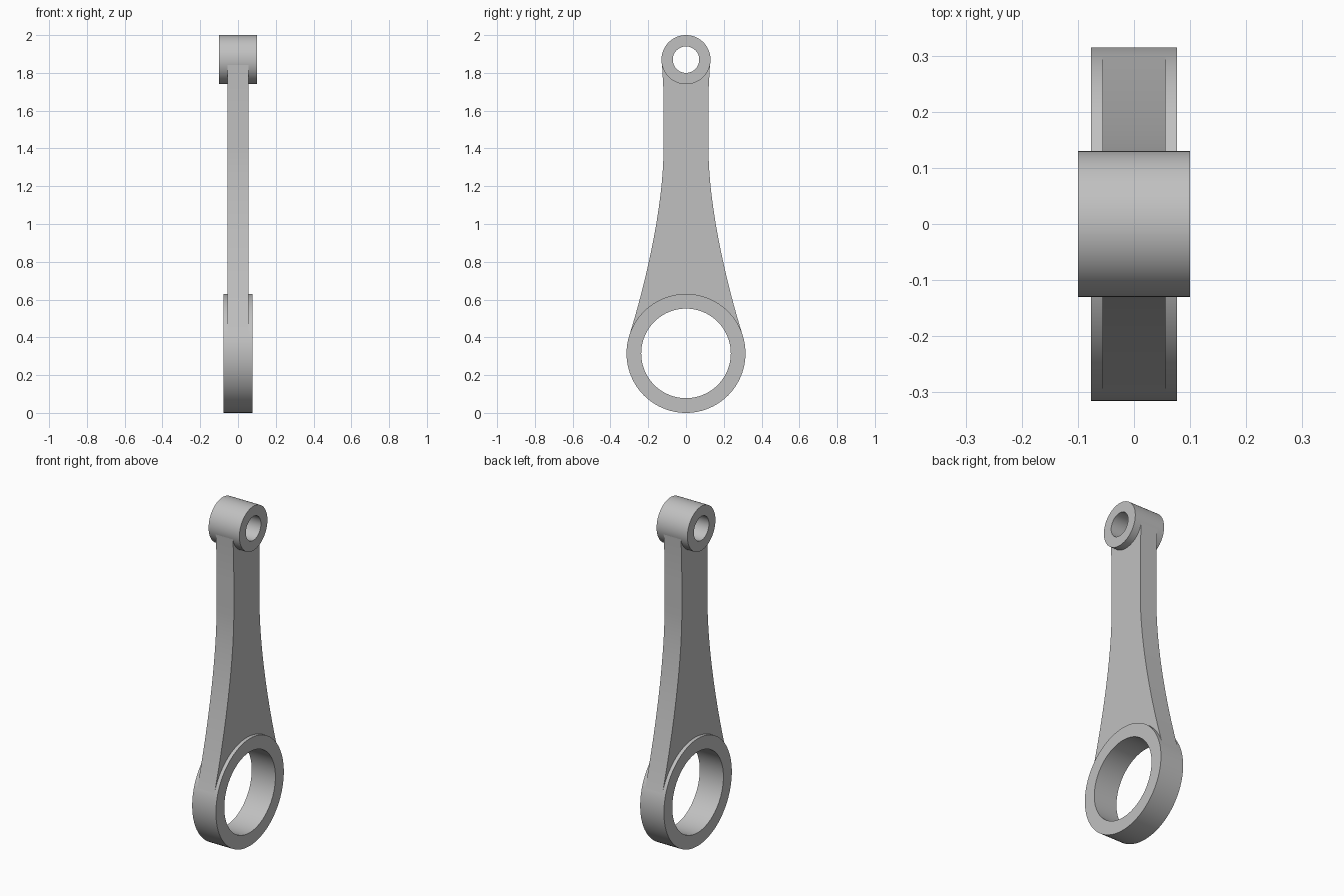
import bpy, bmesh, math
from mathutils import Vector
from mathutils.geometry import interpolate_bezier

cube = bpy.data.objects.get("Cube")
if cube:
    bpy.data.objects.remove(cube, do_unlink=True)

steel = bpy.data.materials.new("grey_steel")
steel.use_nodes = True
GREY = (0.53, 0.53, 0.53, 1)
steel.diffuse_color = GREY
steel.node_tree.nodes["Principled BSDF"].inputs["Base Color"].default_value = GREY

BIG_Z, BIG_R, BIG_BORE = 0.315, 0.315, 0.237
PIN_Z, PIN_R, PIN_BORE = 1.87, 0.13, 0.07


def finish(name, bm):
    bmesh.ops.recalc_face_normals(bm, faces=bm.faces[:])
    mesh = bpy.data.meshes.new(name)
    bm.to_mesh(mesh)
    bm.free()
    mesh.materials.append(steel)
    obj = bpy.data.objects.new(name, mesh)
    bpy.context.collection.objects.link(obj)
    bpy.ops.object.select_all(action='DESELECT')
    obj.select_set(True)
    bpy.context.view_layer.objects.active = obj
    bpy.ops.object.shade_smooth_by_angle(angle=math.radians(30))
    return obj


def arc(z, radius, start, end, steps):
    angles = [math.radians(start + (end - start) * i / steps) for i in range(steps + 1)]
    return [Vector((0, radius * math.cos(a), z + radius * math.sin(a))) for a in angles]


def ring(name, z, outer, inner, half, segments=96):
    """Bored cylinder along x: a rectangular section swept round the bore."""
    bm = bmesh.new()
    section = [(-half, inner), (half, inner), (half, outer), (-half, outer)]
    loops = []
    for x, r in section:
        points = arc(z, r, 0, 360, segments)[:-1]
        loops.append([bm.verts.new((x, p.y, p.z)) for p in points])
    for a, b in zip(loops, loops[1:] + loops[:1]):
        for i in range(segments):
            j = (i + 1) % segments
            bm.faces.new((a[i], a[j], b[j], b[i]))
    return finish(name, bm)


def shank(half):
    """Flared web whose ends are hidden inside the two rings."""
    side = interpolate_bezier(Vector((0, 0.298, 0.417)), Vector((0, 0.21, 0.70)),
                              Vector((0, 0.119, 1.1)), Vector((0, 0.119, 1.4)), 32)
    side += [Vector((0, 0.119, 1.6)), Vector((0, 0.12, 1.72)), Vector((0, 0.127, 1.845))]
    mirrored = [Vector((0, -p.y, p.z)) for p in reversed(side)]
    top = arc(PIN_Z, 0.1, -10, -170, 24)
    bottom = arc(BIG_Z, 0.275, 161, 19, 48)
    bm = bmesh.new()
    verts = [bm.verts.new((-half, p.y, p.z)) for p in side + top + mirrored + bottom]
    face = bm.faces.new(verts)
    extruded = bmesh.ops.extrude_face_region(bm, geom=[face], use_keep_orig=True)
    moved = [v for v in extruded["geom"] if isinstance(v, bmesh.types.BMVert)]
    bmesh.ops.translate(bm, verts=moved, vec=(2 * half, 0, 0))
    return finish("shank", bm)


ring("big_end_ring", BIG_Z, BIG_R, BIG_BORE, 0.077)
ring("small_end_ring", PIN_Z, PIN_R, PIN_BORE, 0.1)
shank(0.056)
